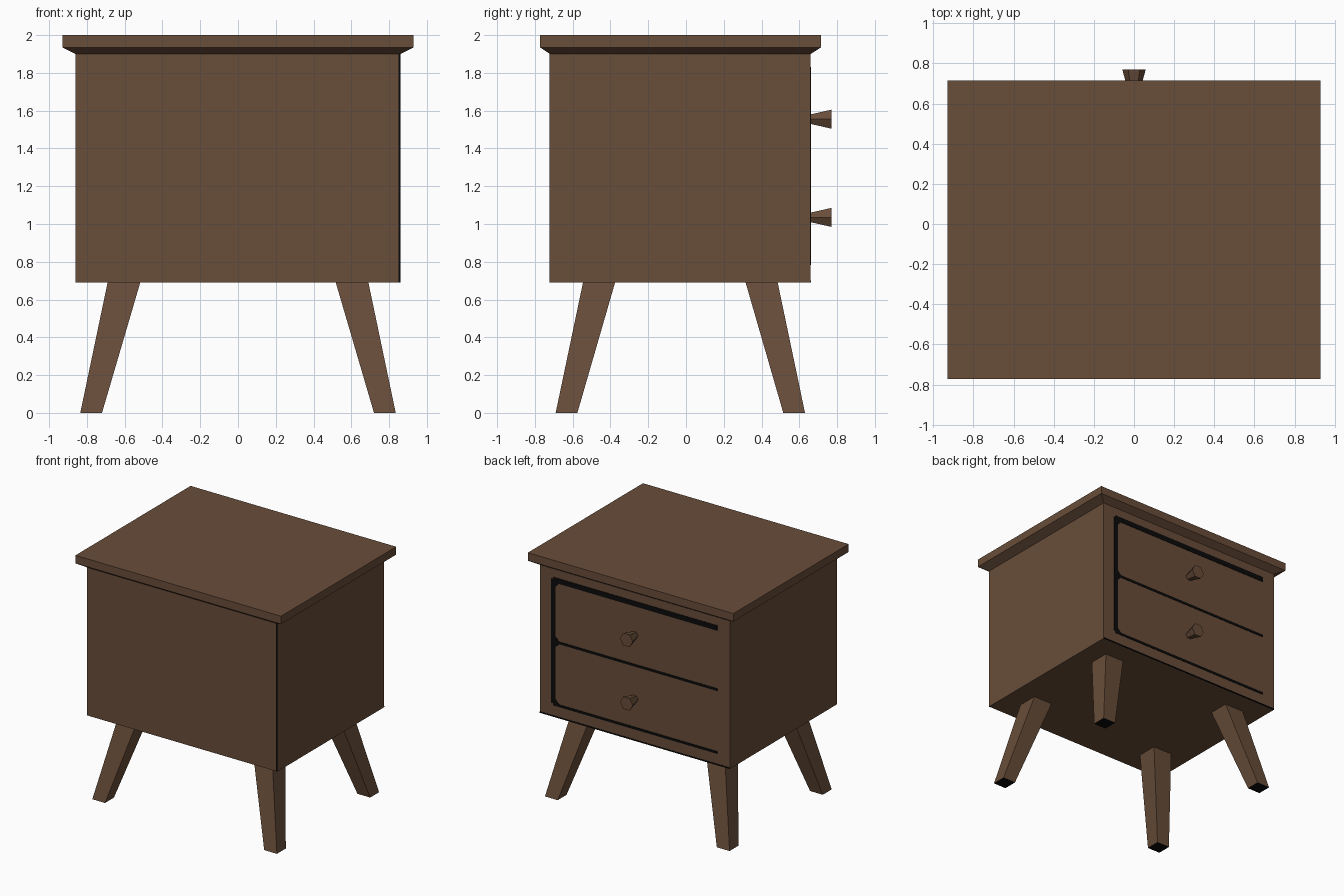
import bpy, bmesh

if "Cube" in bpy.data.objects:
    bpy.data.objects.remove(bpy.data.objects["Cube"])


def material(name, rgb):
    m = bpy.data.materials.new(name)
    m.diffuse_color = (*rgb, 1)
    m.use_nodes = True
    m.node_tree.nodes["Principled BSDF"].inputs["Base Color"].default_value = m.diffuse_color
    return m


WOOD = material("walnut brown", (0.138, 0.074, 0.041))
BLACK = material("gap black", (0.003, 0.003, 0.003))


def finish(name, bm, mats):
    bmesh.ops.recalc_face_normals(bm, faces=bm.faces[:])
    me = bpy.data.meshes.new(name)
    for m in mats:
        me.materials.append(m)
    bm.to_mesh(me)
    bm.free()
    ob = bpy.data.objects.new(name, me)
    bpy.context.collection.objects.link(ob)
    return ob


def loft(name, sections, black_base=False):
    """Stack of rectangles (x0, x1, y0, y1, z) joined into a closed solid."""
    bm = bmesh.new()
    rings = [[bm.verts.new(p) for p in ((a, c, z), (b, c, z), (b, d, z), (a, d, z))]
             for a, b, c, d, z in sections]
    for lo, hi in zip(rings, rings[1:]):
        for i in range(4):
            j = (i + 1) % 4
            bm.faces.new((lo[i], lo[j], hi[j], hi[i]))
    base = bm.faces.new(rings[0])
    bm.faces.new(rings[-1])
    base.material_index = int(black_base)
    return finish(name, bm, (WOOD, BLACK))


def plate(name, outline, y0, y1):
    """Thin black plate from an xz outline."""
    bm = bmesh.new()
    f = bm.faces.new([bm.verts.new((x, y0, z)) for x, z in outline])
    r = bmesh.ops.extrude_face_region(bm, geom=[f])
    for v in r["geom"]:
        if isinstance(v, bmesh.types.BMVert):
            v.co.y = y1
    return finish(name, bm, (BLACK,))


def bar(name, x0, x1, z0, z1, y0=0.655, y1=0.663):
    return plate(name, ((x0, z0), (x1, z0), (x1, z1), (x0, z1)), y0, y1)


# cabinet box and overhanging top with chamfered underside
loft("cabinet_body", [(-0.86, 0.86, -0.72, 0.66, 0.69), (-0.86, 0.86, -0.72, 0.66, 1.905)])
loft("table_top", [(-0.86, 0.86, -0.72, 0.66, 1.90),
                   (-0.93, 0.93, -0.772, 0.715, 1.935),
                   (-0.93, 0.93, -0.772, 0.715, 2.0)])

# four splayed tapered legs
CY = -0.03
for sx, side in ((-1, "left"), (1, "right")):
    for sy, end in ((-1, "front"), (1, "back")):
        loft(f"{end}_{side}_leg",
             [(sx * 0.72, sx * 0.835, CY + sy * 0.545, CY + sy * 0.66, 0.0),
              (sx * 0.517, sx * 0.69, CY + sy * 0.345, CY + sy * 0.515, 0.692)],
             black_base=True)

# flared hexagonal knobs on the drawer side
for name, z in (("upper_knob", 1.555), ("lower_knob", 1.035)):
    bm = bmesh.new()
    bmesh.ops.create_cone(bm, cap_ends=True, segments=6, radius1=0.028, radius2=0.058, depth=0.115)
    for v in bm.verts:
        x, y, h = v.co
        # a hexagon corner points along x, flat sides up and down
        v.co = (y, 0.7125 + h, z + x)
    finish(name, bm, (WOOD,))

# painted drawer gaps
bar("top_gap", -0.745, 0.74, 1.79, 1.832)
bar("middle_gap", -0.745, 0.74, 1.297, 1.317)
bar("bottom_gap", -0.745, 0.74, 0.783, 0.803)
bar("side_gap", 0.717, 0.755, 0.80, 1.815)
for i, (z, s) in enumerate(((1.79, -1), (1.317, 1), (1.297, -1), (0.803, 1))):
    plate(f"gap_corner_{i}", ((0.72, z), (0.685, z), (0.72, z + s * 0.035)), 0.655, 0.6625)
bar("lower_edge_line", -0.86, 0.86, 0.69, 0.70)
bar("corner_edge_line", 0.851, 0.86, 0.69, 1.90, -0.723, -0.715)
